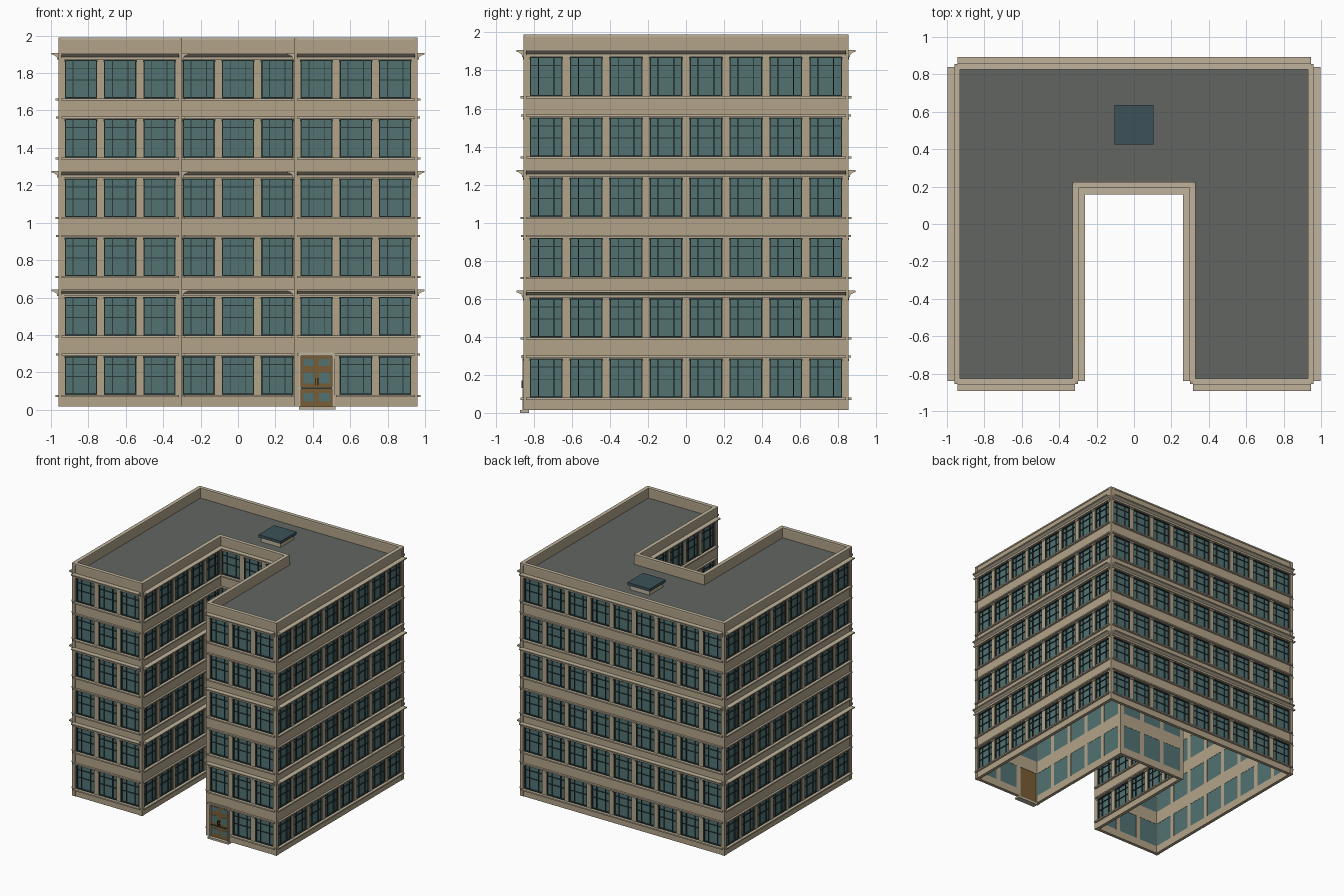
import bpy, bmesh
from mathutils import Vector

if "Cube" in bpy.data.objects:
    bpy.data.objects.remove(bpy.data.objects["Cube"])

def material(name, rgb):
    m = bpy.data.materials.new(name)
    m.diffuse_color = (*rgb, 1)
    m.use_nodes = True
    m.node_tree.nodes["Principled BSDF"].inputs["Base Color"].default_value = m.diffuse_color
    return m

STONE = material("stone", (0.45, 0.37, 0.25))
TRIM = material("trim", (0.52, 0.45, 0.33))
GLASS = material("glass", (0.085, 0.17, 0.17))
FRAME = material("frame", (0.025, 0.04, 0.04))
ROOF = material("roof", (0.12, 0.13, 0.12))
BROWN = material("door_brown", (0.19, 0.11, 0.035))
DARK = material("skylight_glass", (0.045, 0.085, 0.10))

parts = {}
def mesh_of(name, mat):
    return parts.setdefault(name, (bmesh.new(), mat))[0]

class Face:
    """Local frame of one facade: u along it, v outward, z up."""
    def __init__(self, a, b):
        self.o = Vector((*a, 0))
        e = Vector((*b, 0)) - self.o
        self.len = e.length
        self.d = e.normalized()
        self.n = Vector((self.d.y, -self.d.x, 0))
        self.bays = round(self.len / BAY)

    def sweep(self, bm, u0, u1, prof, caps=True):
        rings = [[bm.verts.new(self.o + self.d * u + self.n * v + Vector((0, 0, z)))
                  for v, z in prof] for u in (u0, u1)]
        k = len(prof)
        for i in range(k):
            j = (i + 1) % k
            bm.faces.new((rings[0][i], rings[0][j], rings[1][j], rings[1][i]))
        if caps:
            bm.faces.new(rings[0][::-1])
            bm.faces.new(rings[1])

    def box(self, bm, u0, u1, v0, v1, z0, z1, caps=True):
        self.sweep(bm, u0, u1, [(v0, z0), (v1, z0), (v1, z1), (v0, z1)], caps)

BAY, STOREY, FLOORS = 0.21, 0.317, 6
SILL, WIN_H, WIN_W = 0.08, 0.206, 0.172
BASE, EAVE, TOP = 0.016, 1.908, 1.989
IN, OUT = -0.015, 0.012
X, Y, CX, CY = 0.945, 0.84, 0.315, 0.21
outline = [(-X, -Y), (-CX, -Y), (-CX, CY), (CX, CY), (CX, -Y), (X, -Y), (X, Y), (-X, Y)]
faces = [Face(p, outline[(i + 1) % 8]) for i, p in enumerate(outline)]
DOOR_FACE = faces[4]

walls = mesh_of("wall_bands", STONE)
piers = mesh_of("window_piers", STONE)
sills = mesh_of("sills_and_lintels", TRIM)
cornices = mesh_of("cornices", TRIM)
parapet = mesh_of("parapet", STONE)
coping = mesh_of("parapet_coping", TRIM)
panes = mesh_of("window_glass", GLASS)
bars = mesh_of("window_frames", FRAME)

def window(f, c, z0):
    l, r, z1, t = c - WIN_W / 2, c + WIN_W / 2, z0 + WIN_H, 0.006
    f.box(panes, l, r, -0.013, -0.006, z0, z1)
    for u in (l, r - t):
        f.box(bars, u, u + t, -0.008, 0.006, z0, z1)
    for z in (z0, z1 - t):
        f.box(bars, l, r, -0.008, 0.006, z, z + t)
    for k in (0.26, 0.74):
        u = l + WIN_W * k
        f.box(bars, u - 0.0025, u + 0.0025, -0.008, 0.002, z0, z1)
    for k in (0.47, 0.78):
        z = z0 + WIN_H * k
        f.box(bars, l, r, -0.008, 0.001, z - 0.0025, z + 0.0025)

def cornice(f, z):
    prof = [(0.01, -0.036), (0.022, -0.036), (0.024, -0.022), (0.04, -0.012),
            (0.052, -0.009), (0.052, 0), (0.01, 0)]
    f.sweep(cornices, 0, f.len, [(v, z + h) for v, h in prof])

for f in faces:
    for k in range(FLOORS + 1):
        z0 = BASE if k == 0 else SILL + STOREY * (k - 1) + WIN_H
        z1 = EAVE if k == FLOORS else SILL + STOREY * k
        start = 0
        if f is not DOOR_FACE or k:
            f.box(walls, 0, f.len, IN, OUT, z0, z1)
        else:
            f.box(walls, 0, 0.02, IN, OUT, z0, z1)
            f.box(walls, BAY - 0.02, f.len, IN, OUT, z0, z1)
    for k in range(FLOORS):
        z0 = SILL + STOREY * k
        z1 = z0 + WIN_H
        door = f is DOOR_FACE and k == 0
        for b in range(f.bays):
            if not (door and b == 0):
                window(f, (b + 0.5) * BAY, z0)
        # piers with small capitals
        for b in range(f.bays + 1):
            u0, u1 = max(0, b * BAY - 0.019), min(f.len, b * BAY + 0.019)
            f.box(piers, u0, u1, IN, 0.010, z0, z1)
            f.box(piers, u0, u1, 0.008, 0.016, z1 - 0.012, z1)
        f.box(sills, BAY if door else 0, f.len, 0.008, 0.03, z0 - 0.011, z0)
        if k % 2:
            cornice(f, EAVE if k == FLOORS - 1 else z1 + 0.04)
        else:
            f.box(sills, 0, f.len, 0.008, 0.028, z1 + 0.004, z1 + 0.015)
    # parapet is made of one panel per bay
    for b in range(f.bays):
        f.box(parapet, b * BAY, (b + 1) * BAY, IN, OUT, EAVE - 0.01, TOP - 0.012, False)
        f.box(coping, b * BAY, (b + 1) * BAY, IN, 0.017, TOP - 0.012, TOP, False)

def block(bm, x0, x1, y0, y1, z0, z1):
    Face((x0, y0), (x1, y0)).box(bm, 0, x1 - x0, y0 - y1, 0, z0, z1)

# corner posts
posts = mesh_of("corner_posts", STONE)
for x, y in outline:
    block(posts, x - 0.015, x + 0.015, y - 0.015, y + 0.015, BASE, TOP)

# flat roof
roof = mesh_of("roof_deck", ROOF)
roof.faces.new([roof.verts.new((x, y, EAVE - 0.003)) for x, y in outline])

# skylight
curb = mesh_of("skylight_curb", TRIM)
block(curb, -0.09, 0.09, 0.44, 0.62, EAVE - 0.003, 1.945)
lid = mesh_of("skylight_lid", DARK)
block(lid, -0.105, 0.105, 0.425, 0.635, 1.945, 1.968)

# entrance: surround, double door, panes, push bar, handles, step
f = DOOR_FACE
surround = mesh_of("door_surround", TRIM)
for u in (0.01, 0.188):
    f.box(surround, u, u + 0.012, IN, 0.02, 0.01, 0.305)
f.box(surround, 0.01, 0.2, IN, 0.02, 0.293, 0.305)
door = mesh_of("double_door", BROWN)
f.box(door, 0.02, 0.19, -0.012, 0.006, BASE, 0.295)
dpanes = mesh_of("door_panes", GLASS)
dark = mesh_of("door_fittings", FRAME)
for u0, u1 in ((0.034, 0.092), (0.118, 0.176)):
    for z0, z1 in ((0.045, 0.09), (0.14, 0.20), (0.235, 0.272)):
        f.box(dpanes, u0, u1, 0.004, 0.008, z0, z1)
f.box(dark, 0.022, 0.188, 0.004, 0.012, 0.112, 0.119)
f.box(dark, 0.104, 0.106, 0.004, 0.008, BASE, 0.293)
for u in (0.096, 0.111):
    f.box(dark, u, u + 0.004, 0.02, 0.026, 0.13, 0.17)
    for z in (0.132, 0.164):
        f.box(dark, u, u + 0.004, 0.004, 0.024, z, z + 0.004)
step = mesh_of("door_step", TRIM)
f.box(step, 0.01, 0.205, IN, 0.032, 0, BASE)

for name, (bm, mat) in parts.items():
    bmesh.ops.recalc_face_normals(bm, faces=bm.faces)
    if name == "roof_deck" and any(p.normal.z < 0 for p in bm.faces):
        bmesh.ops.reverse_faces(bm, faces=bm.faces)
    me = bpy.data.meshes.new(name)
    bm.to_mesh(me)
    bm.free()
    me.materials.append(mat)
    bpy.context.collection.objects.link(bpy.data.objects.new(name, me))
